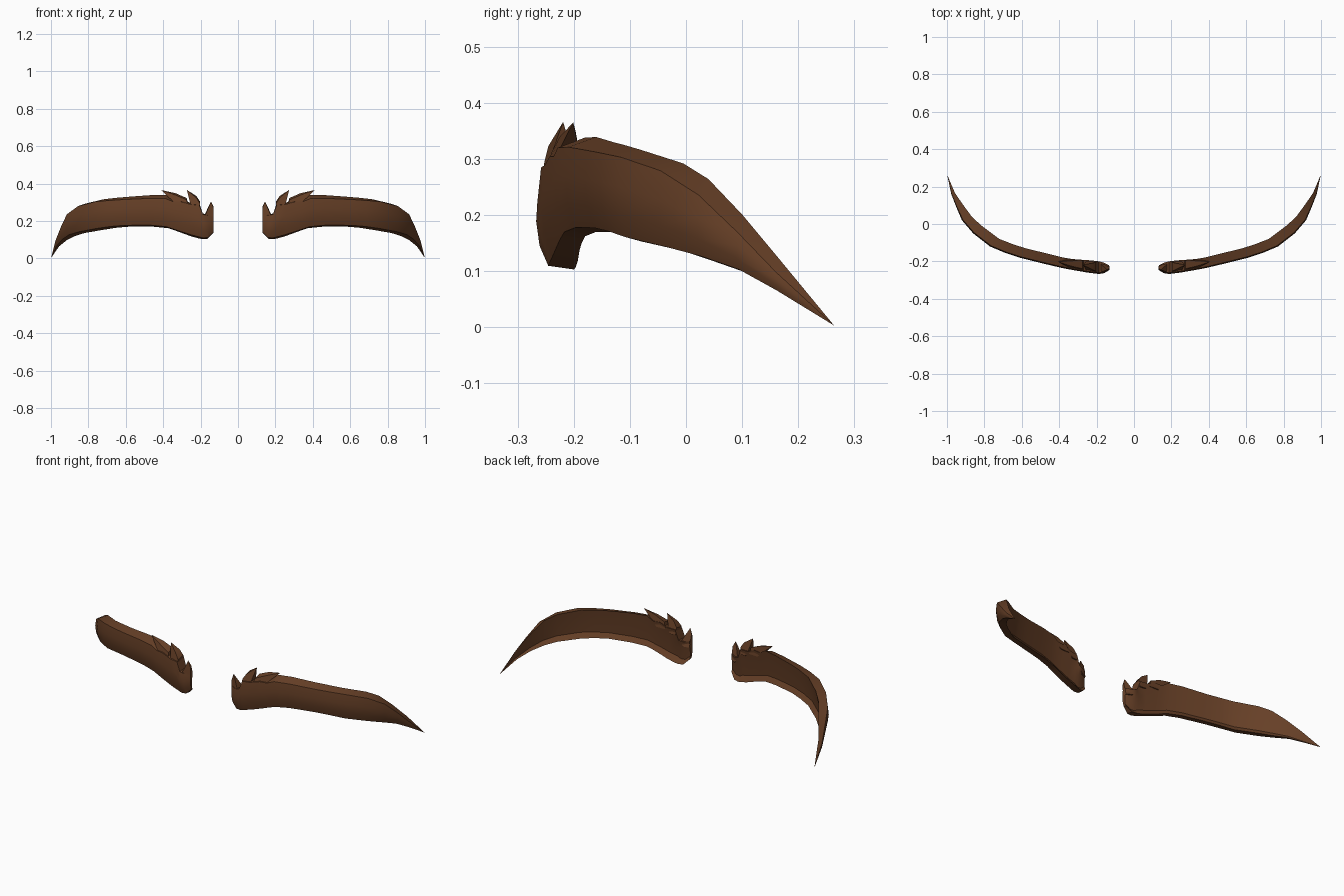
import bpy, bmesh, math
from mathutils import Vector

if "Cube" in bpy.data.objects:
    bpy.data.objects.remove(bpy.data.objects["Cube"])

brown = bpy.data.materials.new("warm brown")
brown.diffuse_color = (0.135, 0.051, 0.020, 1)
brown.use_nodes = True
brown.node_tree.nodes["Principled BSDF"].inputs["Base Color"].default_value = brown.diffuse_color


def finish(name, bm):
    """Turn a right-hand bmesh into a mirrored object."""
    bmesh.ops.remove_doubles(bm, verts=bm.verts, dist=0.0005)
    bmesh.ops.dissolve_degenerate(bm, edges=bm.edges, dist=0.0005)
    bmesh.ops.recalc_face_normals(bm, faces=bm.faces)
    me = bpy.data.meshes.new(name)
    bm.to_mesh(me)
    bm.free()
    me.materials.append(brown)
    ob = bpy.data.objects.new(name, me)
    bpy.context.collection.objects.link(ob)
    mod = ob.modifiers.new("mirror", 'MIRROR')
    mod.use_mirror_merge = False
    bpy.ops.object.select_all(action='DESELECT')
    ob.select_set(True)
    bpy.context.view_layer.objects.active = ob
    bpy.ops.object.shade_smooth_by_angle(angle=math.radians(26))


# Cross-sections: outer x, y, inner x, y, bottom z, front top z, back top z
SECTIONS = [
    (.130, -.245, .133, -.222, .135, .235, .240),
    (.160, -.263, .162, -.206, .105, .230, .234),
    (.187, -.267, .188, -.200, .103, .235, .240),
    (.207, -.265, .207, -.197, .106, .285, .295),
    (.252, -.259, .250, -.193, .118, .288, .296),
    (.310, -.249, .300, -.190, .136, .304, .316),
    (.350, -.242, .338, -.186, .150, .304, .314),
    (.390, -.234, .375, -.180, .162, .320, .338),
    (.470, -.215, .455, -.160, .170, .321, .339),
    (.610, -.180, .580, -.130, .170, .315, .330),
    (.690, -.154, .650, -.107, .164, .310, .324),
    (.770, -.120, .720, -.080, .153, .303, .316),
    (.860, -.050, .820, -.005, .136, .279, .292),
    (.920, .020, .868, .040, .121, .236, .264),
    (.950, .090, .912, .100, .100, .170, .201),
    (.977, .160, .957, .165, .064, .098, .123),
    (.999, .264, .999, .264, .003, .003, .003),
]


def section_ring(ox, oy, ix, iy, zb, zf, zt):
    """Bulging front, sloped top, hollow back with a ledge at the bottom."""
    h = zf - zb
    profile = [(.32, zb + h * .05), (.09, zb + h * .32), (0, zb + h * .65), (.1, zf),
               (1, zt), (.82, zb + h * .65), (.70, zb + h * .18), (1, zb)]
    return [Vector((ox + (ix - ox) * t, oy + (iy - oy) * t, z)) for t, z in profile]


def depth_at(x):
    """Front and back y of the brow's top edge at a given x."""
    for a, b in zip(SECTIONS, SECTIONS[1:]):
        if x <= b[0]:
            k = max(0, (x - a[0]) / (b[0] - a[0]))
            oy, iy = a[1] + (b[1] - a[1]) * k, a[3] + (b[3] - a[3]) * k
            return oy + (iy - oy) * .08, iy


# Main curved brow
bm = bmesh.new()
rings = [[bm.verts.new(p) for p in section_ring(*s)] for s in SECTIONS]
for a, b in zip(rings, rings[1:]):
    n = len(a)
    for i in range(n):
        bm.faces.new((a[i], a[(i + 1) % n], b[(i + 1) % n], b[i]))
bm.faces.new(rings[0])
finish("eyebrow_body", bm)


def tuft(name, outline, tip_y):
    """Hair wedge whose x, z outline narrows in depth toward its tip (last point)."""
    bm = bmesh.new()
    tx, tz = outline[-1]
    z0 = min(z for x, z in outline)
    front, back = [], []
    for x, z in outline[:-1]:
        k = (z - z0) / (tz - z0)
        yf, yb = depth_at(x)
        front.append(bm.verts.new((x, yf + (tip_y - yf) * k * .5, z - .005)))
        back.append(bm.verts.new((x, yb + (tip_y - yb) * k * .9, z + .005)))
    tip = bm.verts.new((tx, tip_y, tz))
    bm.faces.new(front + [tip])
    bm.faces.new(back + [tip])
    for i in range(len(front) - 1):
        bm.faces.new((front[i], front[i + 1], back[i + 1], back[i]))
    bm.faces.new((front[0], back[0], tip))
    bm.faces.new((front[-1], back[-1], tip))
    finish(name, bm)


# Swept hair tufts along the inner top edge
tuft("inner_tuft", [(.178, .230), (.165, .20), (.133, .20), (.130, .27), (.144, .305)], -.245)
tuft("middle_tuft", [(.254, .292), (.240, .26), (.206, .26), (.204, .300), (.222, .328), (.273, .366)], -.219)
tuft("outer_tuft", [(.350, .312), (.320, .28), (.265, .28), (.275, .318), (.335, .344), (.409, .365)], -.201)
